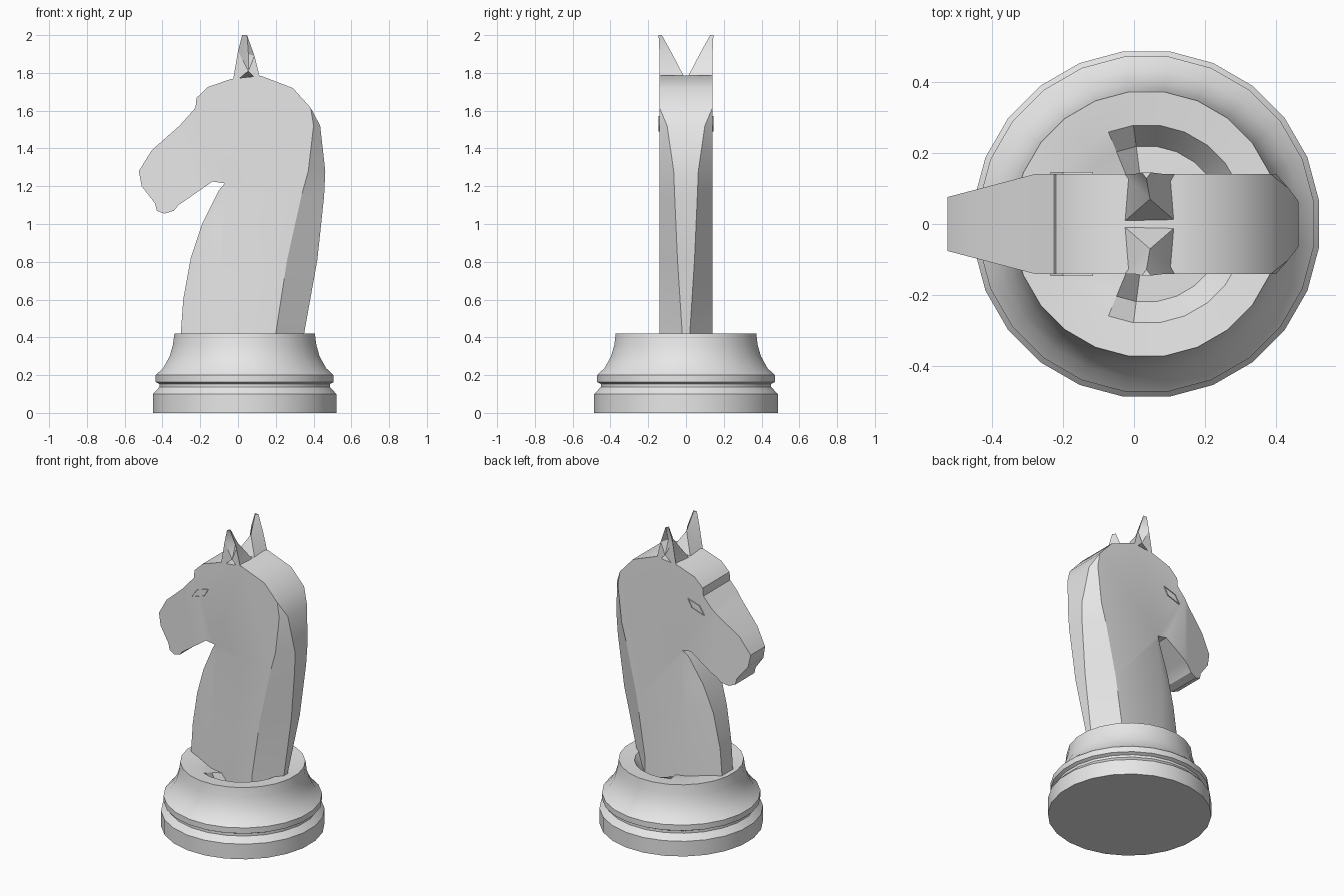
import bpy, bmesh, math
from mathutils import Vector

if "Cube" in bpy.data.objects:
    bpy.data.objects.remove(bpy.data.objects["Cube"])

grey = bpy.data.materials.new("light_grey")
grey.diffuse_color = (0.8, 0.8, 0.8, 1)
grey.use_nodes = True
grey.node_tree.nodes["Principled BSDF"].inputs["Base Color"].default_value = grey.diffuse_color


def finish(bm, name, angle=32):
    bmesh.ops.recalc_face_normals(bm, faces=bm.faces[:])
    me = bpy.data.meshes.new(name)
    bm.to_mesh(me)
    bm.free()
    me.materials.append(grey)
    ob = bpy.data.objects.new(name, me)
    bpy.context.collection.objects.link(ob)
    bpy.ops.object.select_all(action='DESELECT')
    ob.select_set(True)
    bpy.context.view_layer.objects.active = ob
    bpy.ops.object.shade_smooth_by_angle(angle=math.radians(angle))
    return ob


# Turned base, with a hollow in its top beside and behind the neck
CX, SIDES = 0.035, 24
profile = [(.49, 0), (.49, .10), (.455, .137), (.455, .153), (.475, .163), (.475, .20),
           (.435, .237), (.40, .30), (.383, .36), (.375, .42), (.28, .412), (.22, .40)]
bm = bmesh.new()
rings = []
for i, (r, z) in enumerate(profile):
    ring = []
    for k in range(SIDES):
        a = 2 * math.pi * (k + .5) / SIDES
        x = CX + r * math.cos(a)
        drop = .07 if i == len(profile) - 1 and x > -.03 else 0
        ring.append(bm.verts.new((x, r * math.sin(a), z - drop)))
    rings.append(ring)
for lo, hi in zip(rings, rings[1:]):
    for k in range(SIDES):
        n = (k + 1) % SIDES
        bm.faces.new((lo[k], lo[n], hi[n], hi[k]))
bm.faces.new(rings[0])
mid = bm.verts.new((CX, 0, .34))
for k in range(SIDES):
    bm.faces.new((rings[-1][k], rings[-1][(k + 1) % SIDES], mid))
finish(bm, "base")

# Neck and head outline: x, z, half width at the rim, x shift of the flat side's edge
W = .14
outline = [
    (-.303, .30, .06, .20), (-.303, .42, .06, .20), (-.29, .60, .06, .19),
    (-.25, .82, .07, .15), (-.19, 1.0, .09, .10), (-.10, 1.18, .12, .04),
    (-.07, 1.215, W, 0), (-.135, 1.225, W, 0), (-.315, 1.10, W, 0), (-.34, 1.07, W, 0),
    (-.39, 1.055, W, 0), (-.43, 1.07, W, 0), (-.44, 1.11, W, 0), (-.51, 1.20, W, 0),
    (-.525, 1.28, W, 0), (-.457, 1.39, W, 0), (-.31, 1.52, W, 0), (-.225, 1.615, W, 0),
    (-.22, 1.667, W, 0), (-.16, 1.725, W, 0), (-.035, 1.768, W, 0), (.12, 1.785, W, 0),
    (.29, 1.72, W, 0), (.385, 1.615, W, 0), (.435, 1.52, .10, -.035),
    (.462, 1.28, .065, -.09), (.456, 1.15, .06, -.12), (.42, .81, .045, -.16),
    (.35, .42, .02, -.15), (.34, .30, .02, -.14)]
bm = bmesh.new()
rim, flat = {}, {}
for s in (-1, 1):
    rim[s] = [bm.verts.new((x, s * w, z)) for x, z, w, d in outline]
    flat[s] = [bm.verts.new((x + d, s * W, z)) if d else rim[s][i]
               for i, (x, z, w, d) in enumerate(outline)]
    bm.faces.new(flat[s])
for i in range(len(outline)):
    j = (i + 1) % len(outline)
    bm.faces.new((rim[-1][i], rim[-1][j], rim[1][j], rim[1][i]))
    for s in (-1, 1):
        loop = list(dict.fromkeys((rim[s][i], rim[s][j], flat[s][j], flat[s][i])))
        if len(loop) > 2:
            bm.faces.new(loop)
# narrow the muzzle
bmesh.ops.bisect_plane(bm, geom=bm.verts[:] + bm.edges[:] + bm.faces[:],
                       plane_co=(-.28, 0, 0), plane_no=(1, 0, 0))
for v in bm.verts:
    if v.co.x < -.28:
        v.co.y *= 1 - .46 * (-.28 - v.co.x) / .245
finish(bm, "neck_and_head")

for s, side in ((-1, "right"), (1, "left")):
    # Pointed ear, hollowed on its outer side
    bm = bmesh.new()
    P = lambda x, y, z: bm.verts.new((x, s * y, z))
    a, b, c = P(-.03, W, 1.74), P(.125, W, 1.74), P(.12, .005, 1.77)
    d = P(-.03, .005, 1.76)
    fm, bk = P(0, .14, 1.915), P(.087, .14, 1.89)
    inner = P(.045, .07, 1.895)
    t1, t2, t3 = P(.022, .145, 2.0), P(.048, .145, 2.0), P(.035, .128, 2.0)
    cup, low = P(.055, .105, 1.90), P(.055, .14, 1.81)
    for f in ((a, fm, inner, d), (fm, t1, t3, inner), (t1, t2, t3), (bk, inner, t3, t2),
              (b, c, inner, bk), (c, d, inner), (a, low, fm), (low, b, bk),
              (low, cup, fm), (low, bk, cup), (fm, cup, t1), (cup, bk, t2), (cup, t2, t1),
              (a, d, c, b, low)):
        bm.faces.new(f)
    finish(bm, side + "_ear")

    # Slanted eye with a sunken centre
    bm = bmesh.new()
    eye = bm.faces.new([bm.verts.new((x, s * .146, z)) for x, z in
                        ((-.235, 1.49), (-.20, 1.545), (-.115, 1.572), (-.145, 1.52))])
    back = [bm.verts.new((v.co.x, s * .138, v.co.z)) for v in eye.verts]
    front = list(eye.verts)
    for i in range(4):
        j = (i + 1) % 4
        bm.faces.new((front[i], front[j], back[j], back[i]))
    bm.faces.new(back)
    bmesh.ops.inset_region(bm, faces=[eye], thickness=.014)
    for v in eye.verts:
        v.co.y = s * .1412
    finish(bm, side + "_eye")
